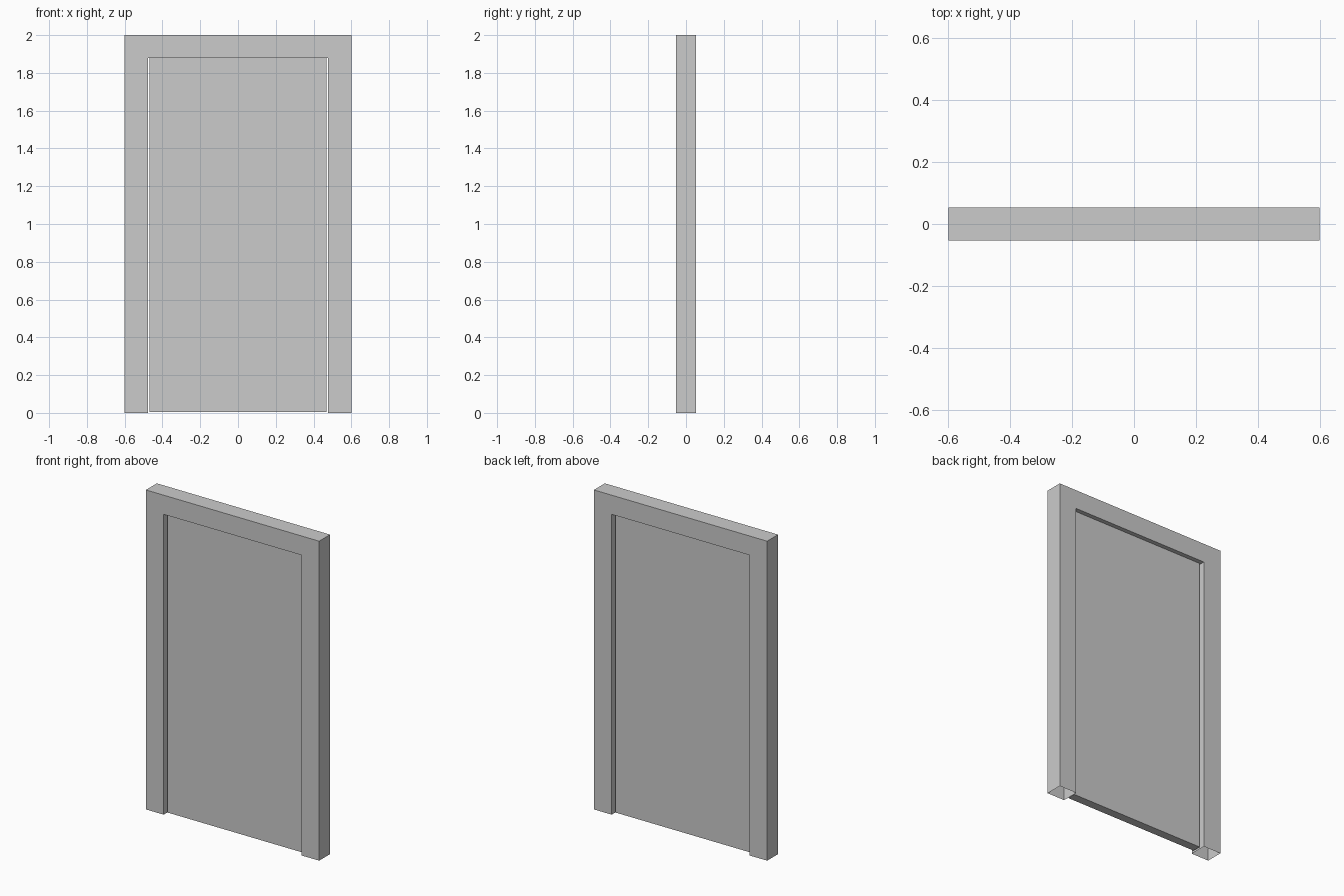
import bpy
import bmesh

if "Cube" in bpy.data.objects:
    bpy.data.objects.remove(bpy.data.objects["Cube"])

DEPTH = 0.108          # frame depth in y
PANEL_DEPTH = 0.054    # door leaf thickness


def extrude_outline(name, outline, depth, open_bottom=False):
    """Extrude an x-z outline through y, centred on y = 0."""
    bm = bmesh.new()
    face = bm.faces.new([bm.verts.new((x, -depth / 2, z)) for x, z in outline])
    grown = bmesh.ops.extrude_face_region(bm, geom=[face], use_keep_orig=True)
    moved = [g for g in grown["geom"] if isinstance(g, bmesh.types.BMVert)]
    bmesh.ops.translate(bm, verts=moved, vec=(0, depth, 0))
    bmesh.ops.recalc_face_normals(bm, faces=bm.faces)
    if open_bottom:
        under = [f for f in bm.faces if all(v.co.z < 1e-5 for v in f.verts)]
        bmesh.ops.delete(bm, geom=under, context='FACES_ONLY')
    mesh = bpy.data.meshes.new(name)
    bm.to_mesh(mesh)
    bm.free()
    obj = bpy.data.objects.new(name, mesh)
    bpy.context.collection.objects.link(obj)
    return obj


# Frame: two hollow-bottomed jambs joined by the head
half = [(0.6, 0), (0.6, 2), (0.477, 1.88), (0.477, 0)]
outer = half[:2] + [(-x, z) for x, z in half[1::-1]]
inner = [(-x, z) for x, z in half[:1:-1]] + half[2:]
extrude_outline("door_frame", outer + inner, DEPTH, open_bottom=True)

# Door leaf: recessed equally on both sides, narrow gap at each jamb
extrude_outline("door_leaf",
                [(-0.468, 0.005), (0.468, 0.005), (0.468, 1.879), (-0.468, 1.879)],
                PANEL_DEPTH)
